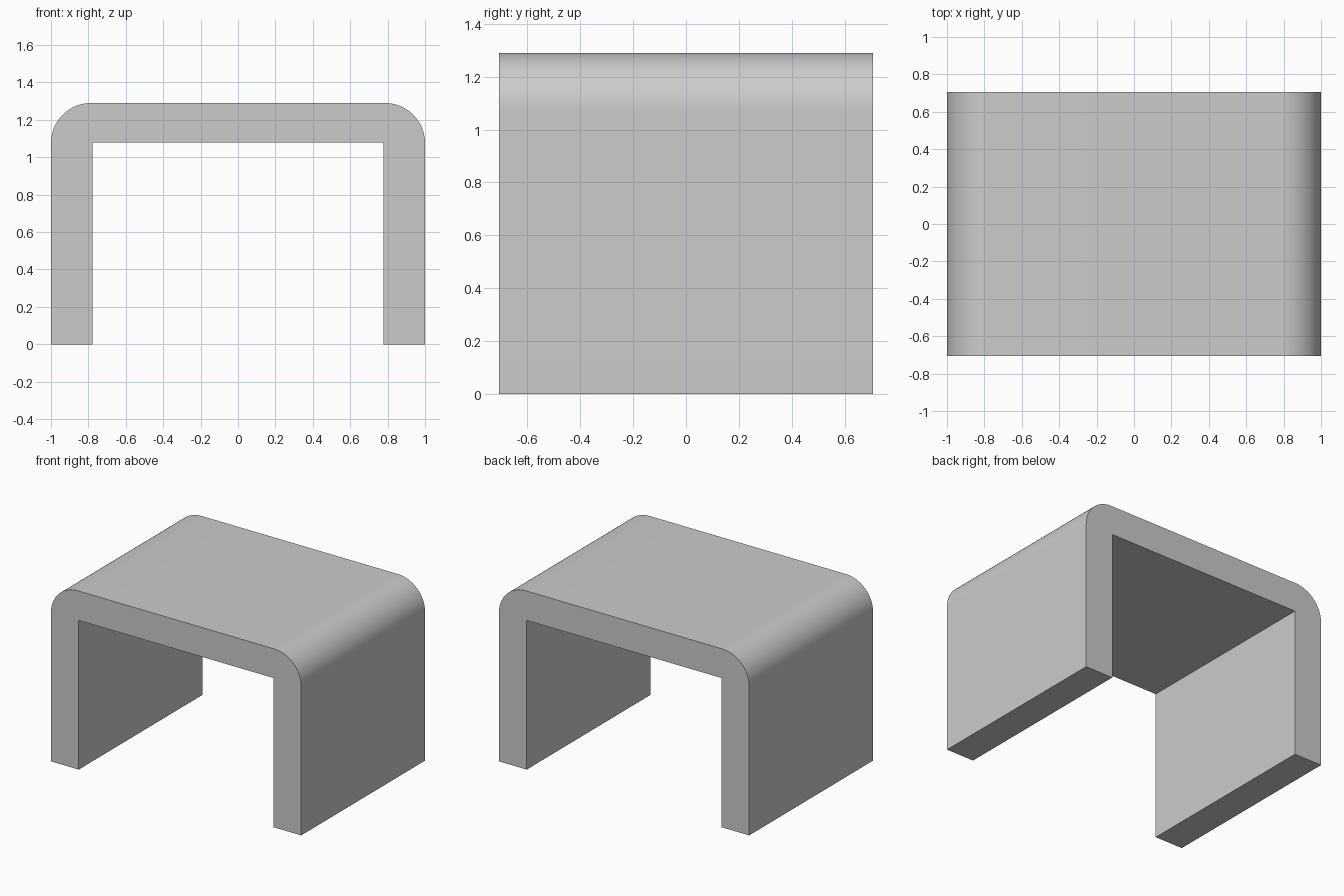
import bpy, bmesh, math

if "Cube" in bpy.data.objects:
    bpy.data.objects.remove(bpy.data.objects["Cube"])

HALF_W, HALF_D, HEIGHT = 1.0, 0.707, 1.29
INNER_W, INNER_H = 0.778, 1.078
RADIUS, STEPS = 0.215, 24

# Right half of the arch profile, from the inner foot round to the outer shoulder
right = [(INNER_W, INNER_H), (INNER_W, 0), (HALF_W, 0)]
for i in range(STEPS + 1):
    a = math.pi / 2 * i / STEPS
    right.append((HALF_W - RADIUS + RADIUS * math.cos(a),
                  HEIGHT - RADIUS + RADIUS * math.sin(a)))
profile = right + [(-x, z) for x, z in reversed(right)]

# Extrude the profile through the depth
bm = bmesh.new()
front = bm.faces.new([bm.verts.new((x, -HALF_D, z)) for x, z in profile])
ext = bmesh.ops.extrude_face_region(bm, geom=[front], use_keep_orig=True)
verts = [g for g in ext["geom"] if isinstance(g, bmesh.types.BMVert)]
bmesh.ops.translate(bm, verts=verts, vec=(0, 2 * HALF_D, 0))
bmesh.ops.recalc_face_normals(bm, faces=bm.faces)

mesh = bpy.data.meshes.new("arched_table")
bm.to_mesh(mesh)
bm.free()
table = bpy.data.objects.new("arched_table", mesh)
bpy.context.collection.objects.link(table)

# Smooth shoulders, sharp edges elsewhere
bpy.context.view_layer.objects.active = table
table.select_set(True)
bpy.ops.object.shade_smooth_by_angle(angle=math.radians(30))
